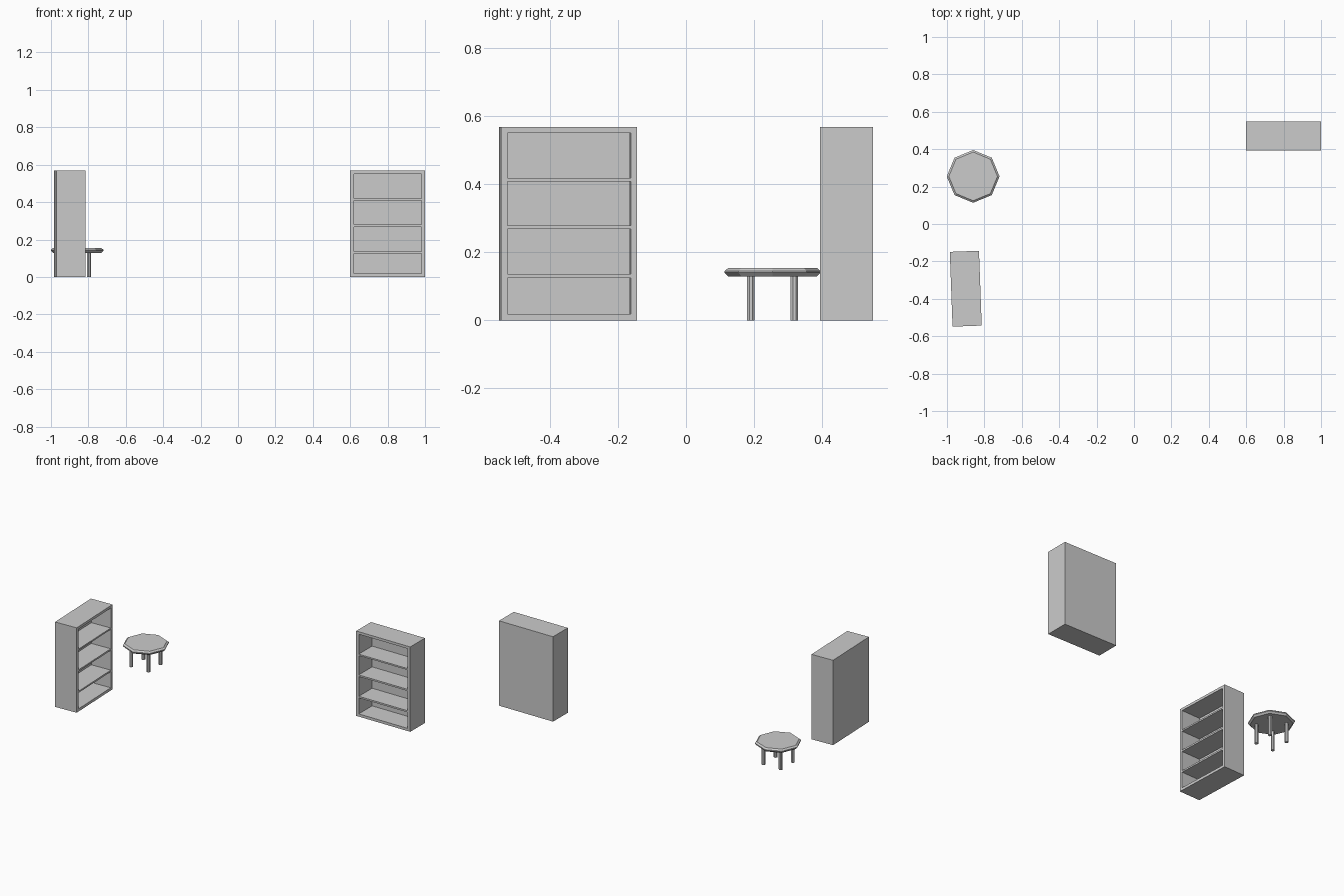
import bpy, bmesh, math

if "Cube" in bpy.data.objects:
    bpy.data.objects.remove(bpy.data.objects["Cube"])

W, D = 0.4, 0.156          # bookcase width and depth
BACK = 0.015               # back panel thickness
XS = [-W / 2, -W / 2 + 0.019, W / 2 - 0.019, W / 2]
ZS = [0, 0.018, 0.125, 0.136, 0.268, 0.279, 0.408, 0.418, 0.551, 0.568]


def finish(bm, name):
    bmesh.ops.recalc_face_normals(bm, faces=bm.faces)
    mesh = bpy.data.meshes.new(name)
    bm.to_mesh(mesh)
    bm.free()
    obj = bpy.data.objects.new(name, mesh)
    bpy.context.collection.objects.link(obj)
    return obj


def extrude(bm, faces, dy):
    # extrude faces along y, leaving the source faces in place
    geom = bmesh.ops.extrude_face_region(bm, geom=faces, use_keep_orig=True)["geom"]
    verts = [v for v in geom if isinstance(v, bmesh.types.BMVert)]
    bmesh.ops.translate(bm, vec=(0, dy, 0), verts=verts)


def bookcase(name, loc, angle):
    # back grid pulled forward into a block, then compartments pushed in
    bm = bmesh.new()
    grid = [[bm.verts.new((x, D / 2, z)) for x in XS] for z in ZS]
    for r in range(len(ZS) - 1):
        for c in range(len(XS) - 1):
            bm.faces.new((grid[r][c + 1], grid[r][c], grid[r + 1][c], grid[r + 1][c + 1]))
    extrude(bm, bm.faces[:], -D)
    openings = []
    for f in bm.faces:
        c = f.calc_center_median()
        if abs(c.y + D / 2) < 1e-4 and abs(c.x) < 1e-4 and f.calc_area() > 0.02:
            openings.append(f)
    extrude(bm, openings, D - BACK)
    bmesh.ops.delete(bm, geom=openings, context='FACES_ONLY')
    obj = finish(bm, name)
    obj.location = loc
    obj.rotation_euler.z = math.radians(angle)


def lathe(name, rings, sides, centre, phase=0.0):
    # stacked polygon rings with flat end caps
    bm = bmesh.new()
    loops = []
    for r, z in rings:
        loops.append([bm.verts.new((r * math.cos(phase + math.tau * i / sides),
                                    r * math.sin(phase + math.tau * i / sides), z))
                      for i in range(sides)])
    for a, b in zip(loops, loops[1:]):
        for i in range(sides):
            j = (i + 1) % sides
            bm.faces.new((a[i], a[j], b[j], b[i]))
    bm.faces.new(loops[0][::-1])
    bm.faces.new(loops[-1])
    finish(bm, name).location = centre


# Two bookcases
bookcase("bookcase_right", (0.8, 0.471, 0), 0)
bookcase("bookcase_left", (-0.8995, -0.346, 0), 92.1)

# Round table: bevelled octagonal top and four legs
TX, TY = -0.86, 0.2545
lathe("table_top", [(0.130, 0.129), (0.141, 0.140), (0.141, 0.145), (0.130, 0.154)],
      8, (TX, TY, 0))
for i, (sx, sy) in enumerate([(-1, -1), (1, -1), (1, 1), (-1, 1)]):
    lathe(f"table_leg_{i + 1}", [(0.012, 0), (0.012, 0.132)], 8,
          (TX + sx * 0.064, TY + sy * 0.064, 0), math.radians(22.5))
